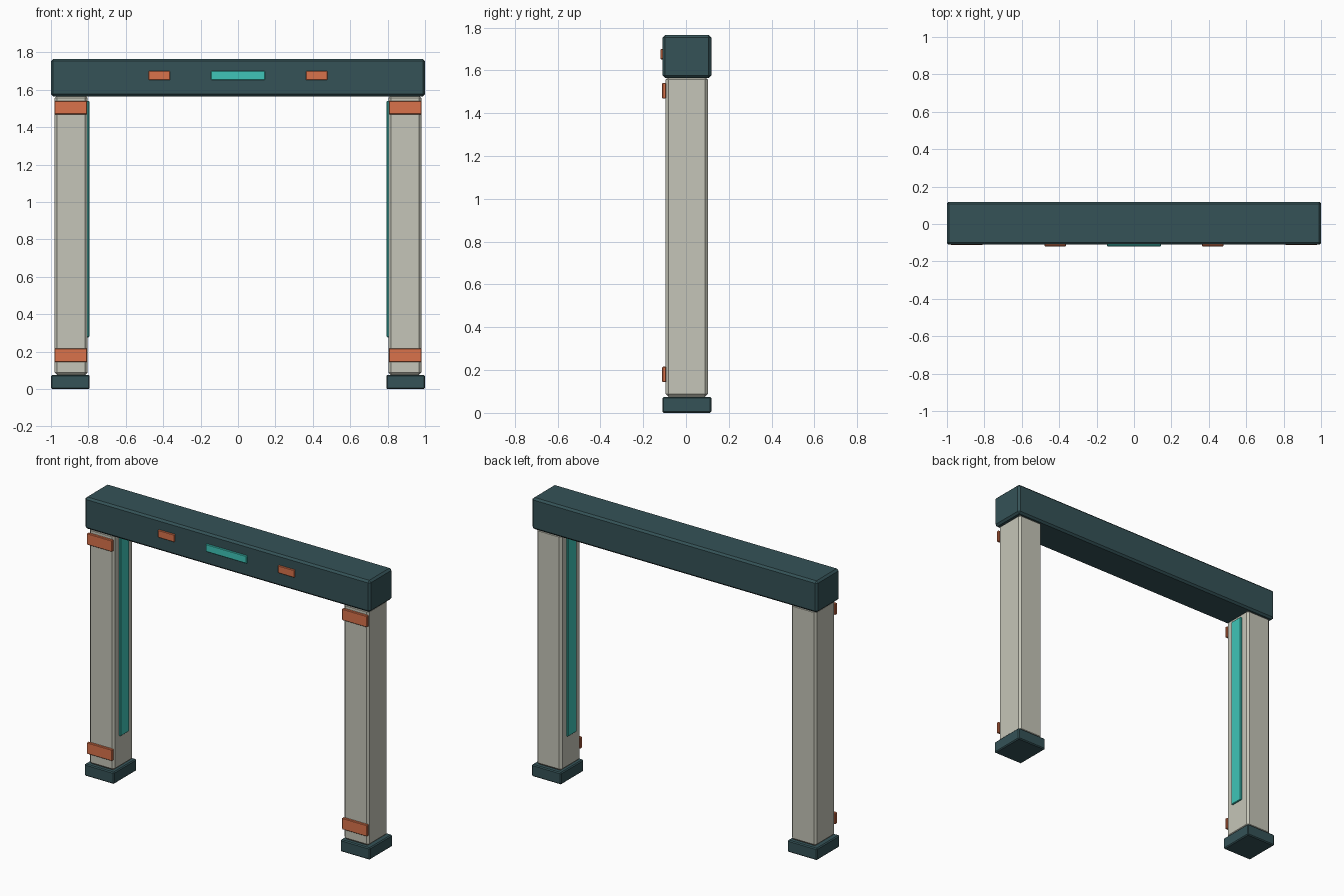
import bpy
import bmesh
from mathutils import Vector

if "Cube" in bpy.data.objects:
    bpy.data.objects.remove(bpy.data.objects["Cube"])


def material(name, color):
    m = bpy.data.materials.new(name)
    m.diffuse_color = (*color, 1)
    m.use_nodes = True
    m.node_tree.nodes["Principled BSDF"].inputs["Base Color"].default_value = m.diffuse_color
    return m


DARK = material("dark_teal", (0.035, 0.085, 0.095))
STONE = material("warm_grey", (0.56, 0.56, 0.48))
ORANGE = material("orange", (0.70, 0.17, 0.07))
GLOW = material("turquoise", (0.05, 0.56, 0.48))


def box(name, lo, hi, mat, chamfer):
    """Chamfered box between two corners."""
    lo, hi = Vector(lo), Vector(hi)
    bm = bmesh.new()
    bmesh.ops.create_cube(bm, size=1)
    bmesh.ops.scale(bm, vec=hi - lo, verts=bm.verts)
    bmesh.ops.bevel(bm, geom=bm.edges[:], offset=chamfer, segments=1,
                    profile=0.5, affect='EDGES')
    mesh = bpy.data.meshes.new(name)
    bm.to_mesh(mesh)
    bm.free()
    mesh.materials.append(mat)
    ob = bpy.data.objects.new(name, mesh)
    ob.location = (lo + hi) / 2
    bpy.context.collection.objects.link(ob)
    return ob


def pair(name, lo, hi, mat, chamfer):
    """Box on the right plus its mirror image on the left."""
    box("right_" + name, lo, hi, mat, chamfer)
    box("left_" + name, (-hi[0], lo[1], lo[2]), (-lo[0], hi[1], hi[2]), mat, chamfer)


# Lintel across the top
box("lintel", (-1, -0.11, 1.565), (1, 0.118, 1.765), DARK, 0.012)

# Posts and their feet
pair("foot", (0.793, -0.11, 0), (1, 0.118, 0.075), DARK, 0.006)
pair("post", (0.805, -0.095, 0.075), (0.98, 0.102, 1.57), STONE, 0.013)

# Orange bands on the post fronts
for label, z in (("lower", 0.18), ("upper", 1.505)):
    pair(label + "_band", (0.806, -0.111, z - 0.036), (0.982, -0.093, z + 0.036), ORANGE, 0.003)

# Light strips on the inner faces of the posts
pair("light_strip", (0.795, -0.04, 0.277), (0.808, 0.046, 1.54), GLOW, 0.003)

# Indicators on the lintel front
box("centre_light", (-0.144, -0.119, 1.652), (0.144, -0.105, 1.7), GLOW, 0.003)
pair("marker", (0.363, -0.119, 1.652), (0.478, -0.105, 1.7), ORANGE, 0.003)
